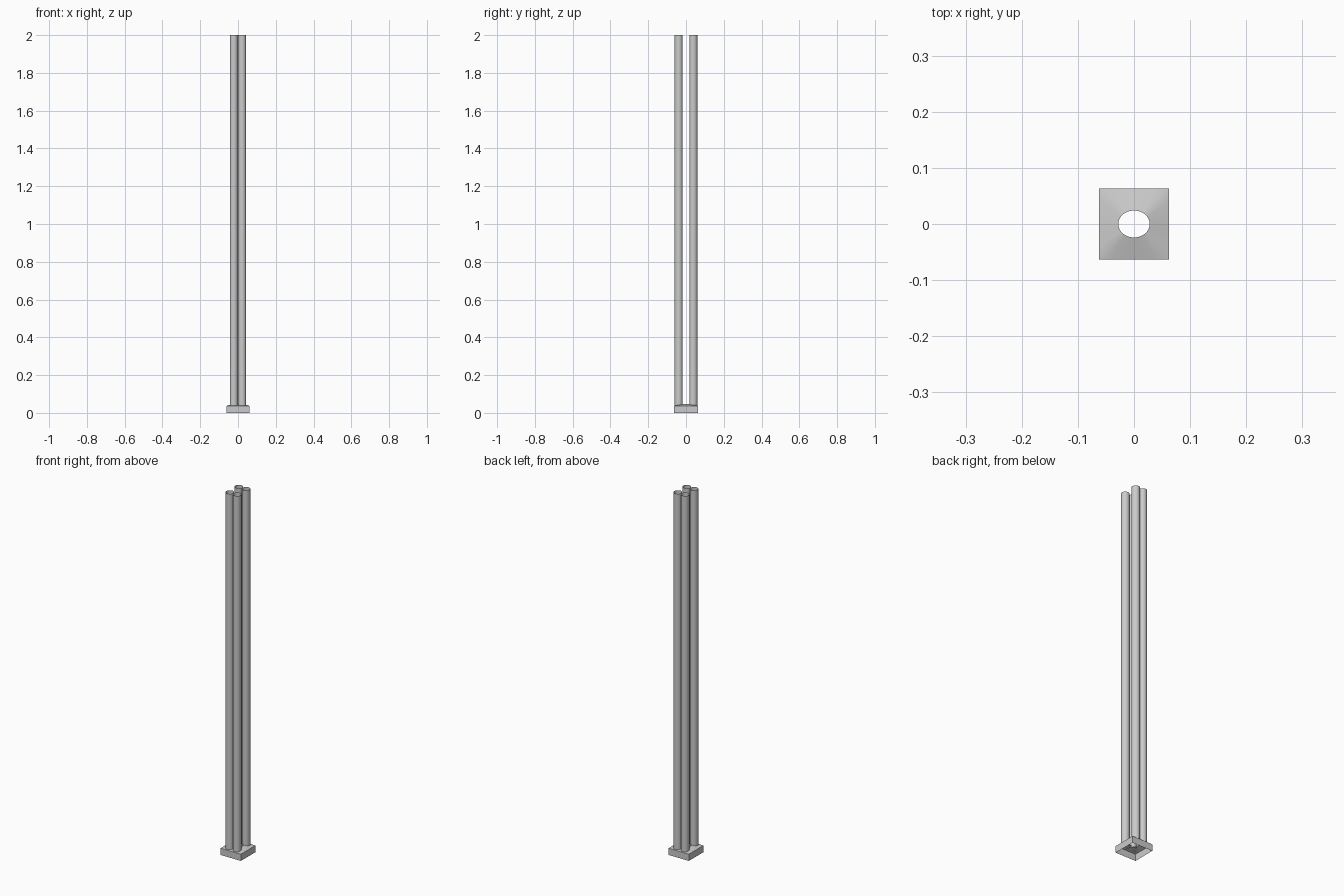
import bpy, bmesh, math

if "Cube" in bpy.data.objects:
    bpy.data.objects.remove(bpy.data.objects["Cube"])


def finish(bm, name):
    me = bpy.data.meshes.new(name)
    bm.to_mesh(me)
    bm.free()
    ob = bpy.data.objects.new(name, me)
    bpy.context.collection.objects.link(ob)
    bpy.context.view_layer.objects.active = ob
    ob.select_set(True)
    bpy.ops.object.shade_smooth_by_angle(angle=math.radians(35))
    ob.select_set(False)


# four slender open tubes
def shaft(name, x, y, r=0.0215, n=24, z0=0.04, z1=2.0):
    bm = bmesh.new()
    rings = [[bm.verts.new((x + r * math.cos(2 * math.pi * i / n),
                            y + r * math.sin(2 * math.pi * i / n), z))
              for i in range(n)] for z in (z0, z1)]
    for i in range(n):
        j = (i + 1) % n
        bm.faces.new((rings[0][i], rings[0][j], rings[1][j], rings[1][i]))
    finish(bm, name)


for side, x in (("left", -0.022), ("right", 0.022)):
    for end, y in (("front", -0.039), ("back", 0.039)):
        shaft(f"{end}_{side}_shaft", x, y)


# hollow plinth: open underneath, sloping top around a round hole
def square_ring(bm, hx, hy, z, n=32):
    ring = []
    for i in range(n):
        a = 2 * math.pi * i / n
        c, s = math.cos(a), math.sin(a)
        m = max(abs(c), abs(s))
        ring.append(bm.verts.new((hx * c / m, hy * s / m, z)))
    return ring


def hole_ring(bm, rx, ry, z, n=32):
    return [bm.verts.new((rx * math.cos(2 * math.pi * i / n),
                          ry * math.sin(2 * math.pi * i / n), z)) for i in range(n)]


bm = bmesh.new()
rings = [square_ring(bm, 0.062, 0.063, 0.0),
         square_ring(bm, 0.062, 0.063, 0.037),
         hole_ring(bm, 0.028, 0.024, 0.048)]
for a, b in zip(rings, rings[1:]):
    for i in range(len(a)):
        j = (i + 1) % len(a)
        bm.faces.new((a[i], a[j], b[j], b[i]))
finish(bm, "hollow_plinth")
